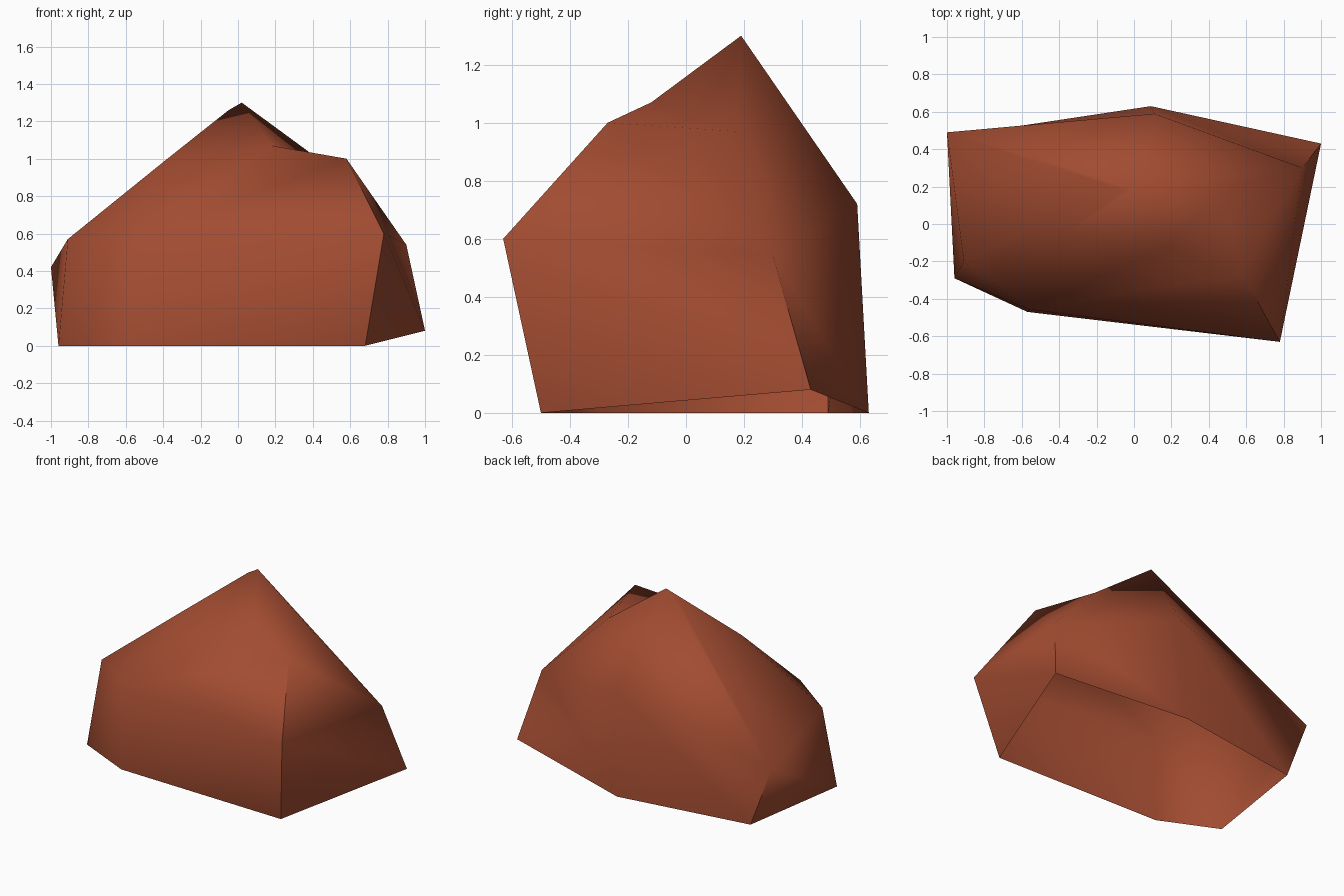
import bpy, bmesh, math
from mathutils import Vector

if "Cube" in bpy.data.objects:
    bpy.data.objects.remove(bpy.data.objects["Cube"])

# Boulder corners: ground ring, the shoulder ring above it, and the crown
ground = [(0.68, -0.5, 0), (-0.57, -0.47, 0), (-0.96, -0.29, 0),
          (-0.84, 0.49, 0), (0.09, 0.63, 0), (1.0, 0.43, 0.08)]
shoulder = [(0.78, -0.63, 0.6), (-0.56, -0.457, 0.57), (-0.91, -0.2, 0.57),
            (-1.0, 0.49, 0.42), (0.11, 0.59, 0.72), (0.9, 0.3, 0.54)]
crown = [(-0.39, -0.057, 0.99), (0.47, 0.18, 0.97), (-0.05, 0.18, 1.26),
         (0.58, -0.27, 1.0), (0.02, 0.19, 1.3)]
dip = Vector((0.18, -0.12, 1.07))

# Faceted shell around the corners
bm = bmesh.new()
g = [bm.verts.new(p) for p in ground]
s = [bm.verts.new(p) for p in shoulder]
c = [bm.verts.new(p) for p in crown]
bmesh.ops.convex_hull(bm, input=bm.verts[:])
slope, ledge, peak = c[0], c[3], c[4]

# Small dip in the ridge between ledge and peak
ridge = bm.edges.get((ledge, peak))
_, v_dip = bmesh.utils.edge_split(ridge, ledge, 0.6)
for f in list(v_dip.link_faces):
    far = next(v for v in f.verts if v not in (v_dip, ledge, peak))
    bmesh.utils.face_split(f, v_dip, far)
v_dip.co = dip
bmesh.ops.recalc_face_normals(bm, faces=bm.faces[:])

# Turn some facet diagonals inward for slightly hollow sides
for a, b in [(g[4], s[3]), (s[4], g[5]), (slope, ledge)]:
    e = bm.edges.get((a, b))
    if e and len(e.link_faces) == 2:
        bmesh.utils.edge_rotate(e, True)

# The underside is open
under = [f for f in bm.faces if all(v in g for v in f.verts)]
bmesh.ops.delete(bm, geom=under, context='FACES')

mesh = bpy.data.meshes.new("boulder")
bm.to_mesh(mesh)
bm.free()
rock = bpy.data.objects.new("boulder", mesh)
bpy.context.collection.objects.link(rock)

# Single red-brown stone colour
mat = bpy.data.materials.new("red_brown_stone")
mat.diffuse_color = (0.36, 0.072, 0.031, 1)
mat.use_nodes = True
mat.node_tree.nodes["Principled BSDF"].inputs["Base Color"].default_value = mat.diffuse_color
mesh.materials.append(mat)

# Smooth facets with sharp main corners
bpy.context.view_layer.objects.active = rock
rock.select_set(True)
bpy.ops.object.shade_smooth_by_angle(angle=math.radians(65))
